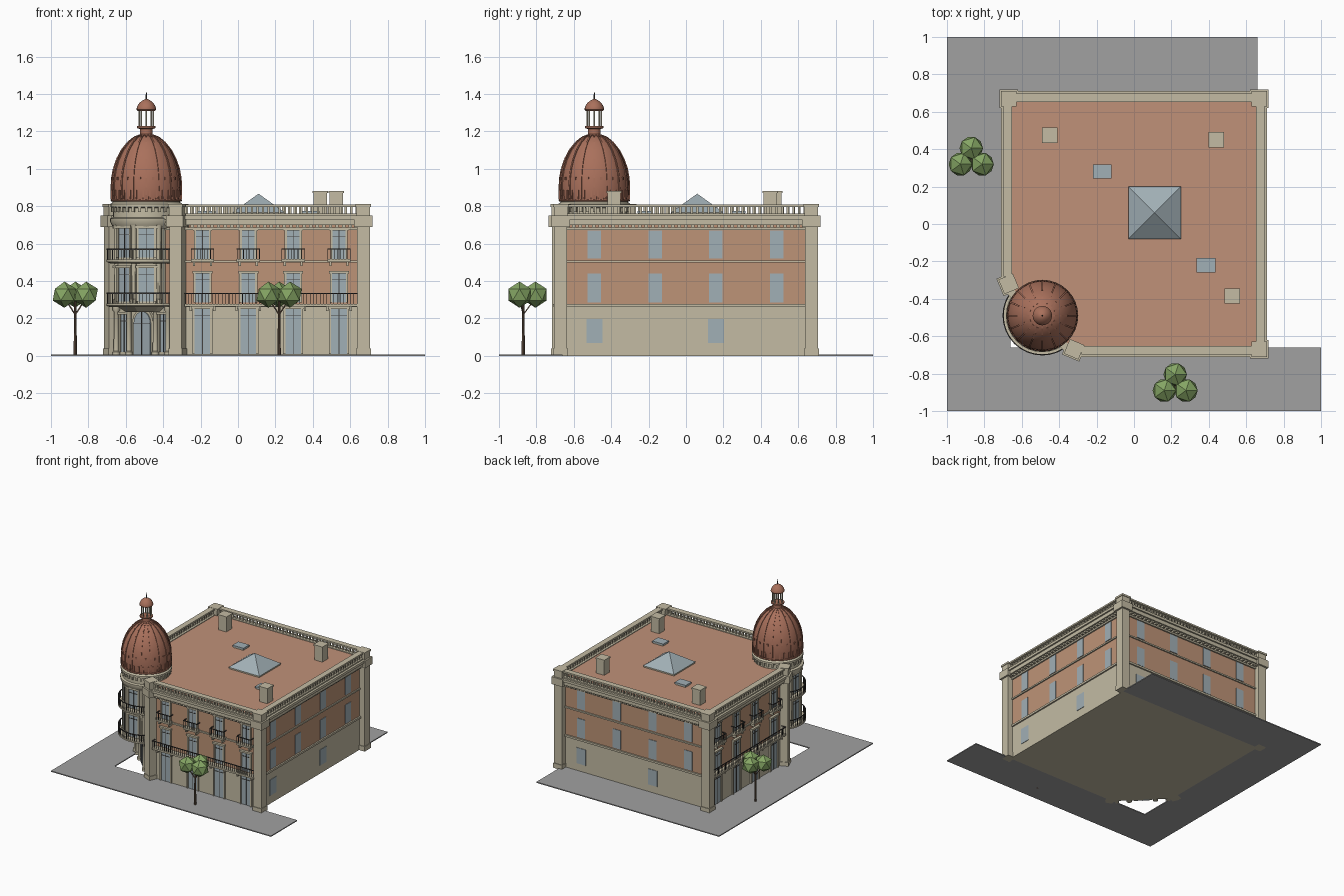
import bpy, bmesh, math
from mathutils import Matrix, Vector

if "Cube" in bpy.data.objects:
    bpy.data.objects.remove(bpy.data.objects["Cube"])

def mat(name, r, g, b):
    m = bpy.data.materials.new(name)
    m.diffuse_color = tuple((c / 255) ** 2.2 for c in (r, g, b)) + (1,)
    m.use_nodes = True
    m.node_tree.nodes["Principled BSDF"].inputs["Base Color"].default_value = m.diffuse_color
    return m

STONE = mat("stone", 194, 186, 162)
BRICK = mat("brick", 188, 146, 118)
ROOF = mat("roof_tile", 190, 144, 120)
COPPER = mat("copper", 168, 112, 92)
GLASS = mat("glass", 160, 174, 180)
IRON = mat("iron", 70, 68, 66)
PAVE = mat("paving", 160, 160, 160)
LEAF = mat("leaf", 132, 164, 100)
BARK = mat("bark", 100, 82, 68)
parts = {}
I = Matrix.Identity(4)

def part(name, material):
    return parts.setdefault(name, (bmesh.new(), material))[0]

def box(name, m, u, d, z, M=I):
    T = Matrix.Translation(((u[0] + u[1]) / 2, (d[0] + d[1]) / 2, (z[0] + z[1]) / 2))
    S = Matrix.Diagonal((u[1] - u[0], d[1] - d[0], z[1] - z[0], 1))
    bmesh.ops.create_cube(part(name, m), size=1, matrix=M @ T @ S)

def prism(name, m, pts, z0, z1, M=I):
    bm = part(name, m)
    lo, hi = ([bm.verts.new(M @ Vector((x, y, z))) for x, y in pts] for z in (z0, z1))
    bm.faces.new(lo[::-1])
    bm.faces.new(hi)
    n = len(pts)
    for i in range(n):
        bm.faces.new((lo[i], lo[(i + 1) % n], hi[(i + 1) % n], hi[i]))

def rod(name, m, a, b, w, h=None):
    a, b = Vector(a), Vector(b)
    R = (b - a).to_track_quat('Z', 'Y').to_matrix().to_4x4()
    S = Matrix.Diagonal((w, h or w, (b - a).length, 1))
    bmesh.ops.create_cube(part(name, m), size=1, matrix=Matrix.Translation((a + b) / 2) @ R @ S)

def lathe(name, m, prof, n, c, rot=0):
    bm = part(name, m)
    rings = [[bm.verts.new((c[0] + r * math.cos(rot + 2 * math.pi * i / n),
                            c[1] + r * math.sin(rot + 2 * math.pi * i / n), z)) for i in range(n)]
             for r, z in prof]
    bm.faces.new(rings[0][::-1])
    bm.faces.new(rings[-1])
    for a, b in zip(rings, rings[1:]):
        for i in range(n):
            bm.faces.new((a[i], a[(i + 1) % n], b[(i + 1) % n], b[i]))

def frame(x, y, deg, s=1):
    # local axes: u along the wall, d outwards, z up
    a = math.radians(deg)
    c, k = math.cos(a), math.sin(a)
    return Matrix(((-k * s, c, 0, x), (c * s, k, 0, y), (0, 0, 1, 0), (0, 0, 0, 1)))

W, CH = 0.66, -0.34
T = (-0.49, -0.49)
def plan(w):
    return [(w, w), (-w, w), (-w, CH), (CH, -w), (w, -w)]
def span(a, b, step):
    n = round((b - a) / step)
    return [a + (b - a) * i / n for i in range(n + 1)]

# Main body, string courses, cornice, roof
prism("ground_floor_walls", STONE, plan(W), 0, 0.27)
prism("upper_walls", BRICK, plan(W), 0.27, 0.70)
for w, a, b in ((0.672, 0.262, 0.278), (0.67, 0.498, 0.51), (0.672, 0.672, 0.685), (0.70, 0.70, 0.73), (0.712, 0.73, 0.75)):
    prism("string_courses_and_cornice", STONE, plan(w), a, b)
prism("roof", ROOF, plan(0.652), 0.74, 0.755)

# Pavement around the building
prism("pavement", PAVE, [(-1, -1), (1, -1), (1, -W), (-W, -W), (-W, W), (W, W), (W, 1), (-1, 1)], 0, 0.008)

def window(M, u, z0, z1, w, fancy=True):
    h = w / 2
    box("window_glass", GLASS, (u - h, u + h), (-.01, .004), (z0, z1), M)
    if not fancy:
        return
    for s in (-1, 1):
        box("window_frames", STONE, (u + s * (h + .005) - .006, u + s * (h + .005) + .006), (-.01, .012), (z0, z1 + .01), M)
    box("window_frames", STONE, (u - h - .016, u + h + .016), (-.01, .02), (z1, z1 + .014), M)
    box("window_mullions", IRON, (u - .002, u + .002), (-.01, .007), (z0, z1), M)
    box("window_mullions", IRON, (u - h, u + h), (-.01, .007), (z1 - .035, z1 - .031), M)

def balcony(M, a, b, z, d):
    box("balcony_slabs", STONE, (a, b), (-.01, d), (z - .014, z), M)
    box("balcony_railings", IRON, (a, b), (d - .008, d - .003), (z + .052, z + .058), M)
    for e in (a + .002, b - .002):
        box("balcony_railings", IRON, (e - .0025, e + .0025), (0, d - .003), (z + .052, z + .058), M)
        box("balcony_railings", IRON, (e - .0015, e + .0015), (d * .4, d * .4 + .003), (z, z + .055), M)
    for u in span(a + .002, b - .002, .018):
        box("balcony_railings", IRON, (u - .0015, u + .0015), (d - .007, d - .004), (z, z + .055), M)

def top_edge(M, a, b):
    for u in span(a, b, .035):
        box("dentils", STONE, (u - .009, u + .009), (-.01, .03), (.686, .701), M)
    box("parapet", STONE, (a, b), (-.008, .034), (.75, .76), M)
    box("parapet", STONE, (a, b), (-.008, .038), (.797, .81), M)
    for u in span(a, b, .03):
        box("balusters", STONE, (u - .006, u + .006), (.008, .022), (.76, .797), M)

# Two street facades, mirrored across the corner diagonal
for M in (frame(0, -W, -90), frame(-W, 0, 180, -1)):
    for u in (-0.19, 0.055, 0.295, 0.54):
        window(M, u, .01, .25, .085)
        window(M, u, .285, .44, .075)
        window(M, u, .515, .67, .07)
        balcony(M, u - .062, u + .062, .517, .045)
        for s in (-.045, .045):
            box("balcony_brackets", STONE, (u + s - .006, u + s + .006), (0, .035), (.48, .503), M)
            box("balcony_brackets", STONE, (u + s * 1.4 - .006, u + s * 1.4 + .006), (0, .035), (.24, .263), M)
    balcony(M, -.285, .64, .278, .05)
    top_edge(M, -.28, .635)

# Two plain rear facades
for M in (frame(W, 0, 0), frame(0, W, 90)):
    for i, u in enumerate((-0.49, -0.165, 0.16, 0.485)):
        window(M, u, .285, .44, .072, False)
        window(M, u, .52, .67, .072, False)
        if i % 2 == 0:
            window(M, u, .068, .197, .085, False)
    top_edge(M, -.635, .635)

# Corner piers with caps
for x, y, a in ((.67, -.67, 0), (.67, .67, 0), (-.67, .67, 0), (-.32, -.67, -112.5), (-.67, -.32, 202.5)):
    M = frame(x, y, a)
    for h, z0, z1 in ((.035, 0, .70), (.05, .69, .75), (.037, .75, .80), (.042, .797, .812), (.04, 0, .04)):
        box("corner_piers", STONE, (-h, h), (-h, h), (z0, z1), M)

# Entrance on the cut corner
M = frame(-.5, -.5, -135)
A = M @ Matrix(((1, 0, 0, 0), (0, 0, 1, 0), (0, 1, 0, 0), (0, 0, 0, 1)))
def arch(h, spring):
    return [(-h, .005), (h, .005)] + [(h * math.cos(math.pi * i / 12), spring + h * math.sin(math.pi * i / 12)) for i in range(13)]
prism("entrance_arch", STONE, arch(.078, .175), -.01, .014, A)
prism("entrance_door", GLASS, arch(.062, .175), -.01, .02, A)
box("door_bars", IRON, (-.002, .002), (0, .024), (.005, .235), M)
box("door_bars", IRON, (-.062, .062), (0, .024), (.172, .177), M)
for s in (-1, 1):
    window(M, s * .15, .02, .22, .05)
    for u in (.1, .195):
        p = M @ Vector((s * u, .018, 0))
        lathe("entrance_columns", STONE, [(.02, 0), (.02, .02), (.014, .025), (.013, .235), (.02, .245), (.02, .265)], 12, p)

# Octagonal corner turret with curved balconies
R = math.pi / 8
lathe("turret_walls", STONE, [(.12, .235), (.173, .268), (.173, .72)], 8, T, R)
for i in range(8):
    a = R + i * math.pi / 4
    c = (T[0] + .173 * math.cos(a), T[1] + .173 * math.sin(a))
    lathe("turret_pilasters", STONE, [(.018, .28), (.018, .3), (.014, .305), (.014, .68), (.02, .70)], 10, c)
for deg in (-90, -135, -180):
    a = math.radians(deg)
    M = frame(T[0] + .16 * math.cos(a), T[1] + .16 * math.sin(a), deg)
    window(M, 0, .29, .47, .085)
    window(M, 0, .525, .68, .085)
for z in (.28, .515):
    lathe("turret_balconies", STONE, [(.195, z - .02), (.213, z - .012), (.213, z)], 32, T)
    pts = [(T[0] + .209 * math.cos(math.radians(t)), T[1] + .209 * math.sin(math.radians(t))) for t in range(-230, -39, 5)]
    for p, q in zip(pts, pts[1:]):
        rod("turret_railings", IRON, (*p, z + .055), (*q, z + .055), .006)
        rod("turret_railings", IRON, (*p, z), (*p, z + .055), .003)
lathe("turret_cornice", STONE, [(.175, .68), (.185, .70), (.195, .72), (.195, .735), (.178, .74), (.178, .79),
                                (.192, .797), (.192, .812), (.18, .822), (.18, .83)], 32, T)
for i in range(32):
    box("turret_dentils", STONE, (-.007, .007), (.17, .188), (.768, .797), frame(*T, i * 11.25))

# Ribbed dome and lantern
dome = [(.18, .825), (.186, .86), (.187, .90), (.184, .95), (.175, 1.0), (.158, 1.05), (.132, 1.10), (.1, 1.14), (.066, 1.168), (.034, 1.18)]
lathe("dome", COPPER, dome, 32, T)
for i in range(16):
    a = 2 * math.pi * i / 16
    P = [(T[0] + r * math.cos(a), T[1] + r * math.sin(a), z) for r, z in dome]
    for p, q in zip(P, P[1:]):
        rod("dome_ribs", COPPER, p, q, .009)
    for k in (-6, 6):
        box("dome_base_studs", COPPER, (-.004, .004), (.175, .191), (.835, .888), frame(*T, i * 22.5 + 11.25 + k))
    box("dome_base_studs", COPPER, (-.006, .006), (.17, .188), (.94, .956), frame(*T, i * 22.5 + 11.25))
lathe("dome_base_band", COPPER, [(.188, .826), (.191, .83), (.188, .836)], 32, T)
lathe("lantern_base", COPPER, [(.04, 1.165), (.04, 1.18), (.033, 1.185), (.033, 1.212), (.05, 1.218), (.05, 1.228)], 20, T)
for i in range(8):
    a = i * math.pi / 4
    lathe("lantern_columns", STONE, [(.004, 1.225), (.004, 1.315)], 8, (T[0] + .038 * math.cos(a), T[1] + .038 * math.sin(a)))
lathe("lantern_cap", COPPER, [(.046, 1.31), (.052, 1.316), (.052, 1.323), (.048, 1.335), (.038, 1.352), (.022, 1.365), (.008, 1.372)], 20, T)
lathe("finial", IRON, [(.004, 1.365), (.004, 1.39), (.0015, 1.412)], 8, T)

# Roof lights and chimneys
bm = part("pyramid_skylight", GLASS)
bmesh.ops.create_cone(bm, cap_ends=True, segments=4, radius1=.14 * math.sqrt(2), radius2=0, depth=.1,
                      matrix=Matrix.Translation((.11, .06, .817)) @ Matrix.Rotation(math.pi / 4, 4, 'Z'))
box("skylight_curb", STONE, (-.028, .248), (-.078, .198), (.75, .768))
for x, y in ((-.17, .28), (.385, -.22)):
    box("small_skylight_curbs", STONE, (x - .045, x + .045), (y - .034, y + .034), (.75, .765))
    box("small_skylights", GLASS, (x - .05, x + .05), (y - .038, y + .038), (.763, .775))
for x, y in ((-.45, .475), (.44, .45), (.525, -.385)):
    box("chimneys", STONE, (x - .036, x + .036), (y - .036, y + .036), (.75, .875))
    box("chimneys", STONE, (x - .041, x + .041), (y - .041, y + .041), (.87, .882))

# Street trees
for x, y in ((-.87, .34), (.22, -.87)):
    lathe("tree_trunks", BARK, [(.009, 0), (.006, .29)], 8, (x, y))
    for dx, dy in ((0, .065), (-.058, -.02), (.058, -.02)):
        rod("tree_branches", BARK, (x, y, .22), (x + dx, y + dy, .31), .006)
        bmesh.ops.create_icosphere(part("tree_crowns", LEAF), subdivisions=1, radius=.07,
                                   matrix=Matrix.Translation((x + dx, y + dy, .327)) @ Matrix.Diagonal((1, 1, 1, 1)))

# Turn every part into an object
for name, (bm, m) in parts.items():
    bmesh.ops.recalc_face_normals(bm, faces=bm.faces[:])
    me = bpy.data.meshes.new(name)
    bm.to_mesh(me)
    bm.free()
    me.materials.append(m)
    ob = bpy.data.objects.new(name, me)
    bpy.context.collection.objects.link(ob)
    if name in ("dome", "lantern_cap", "entrance_columns", "turret_pilasters", "tree_trunks", "turret_cornice"):
        bpy.ops.object.select_all(action='DESELECT')
        ob.select_set(True)
        bpy.context.view_layer.objects.active = ob
        bpy.ops.object.shade_smooth_by_angle(angle=math.radians(35))
